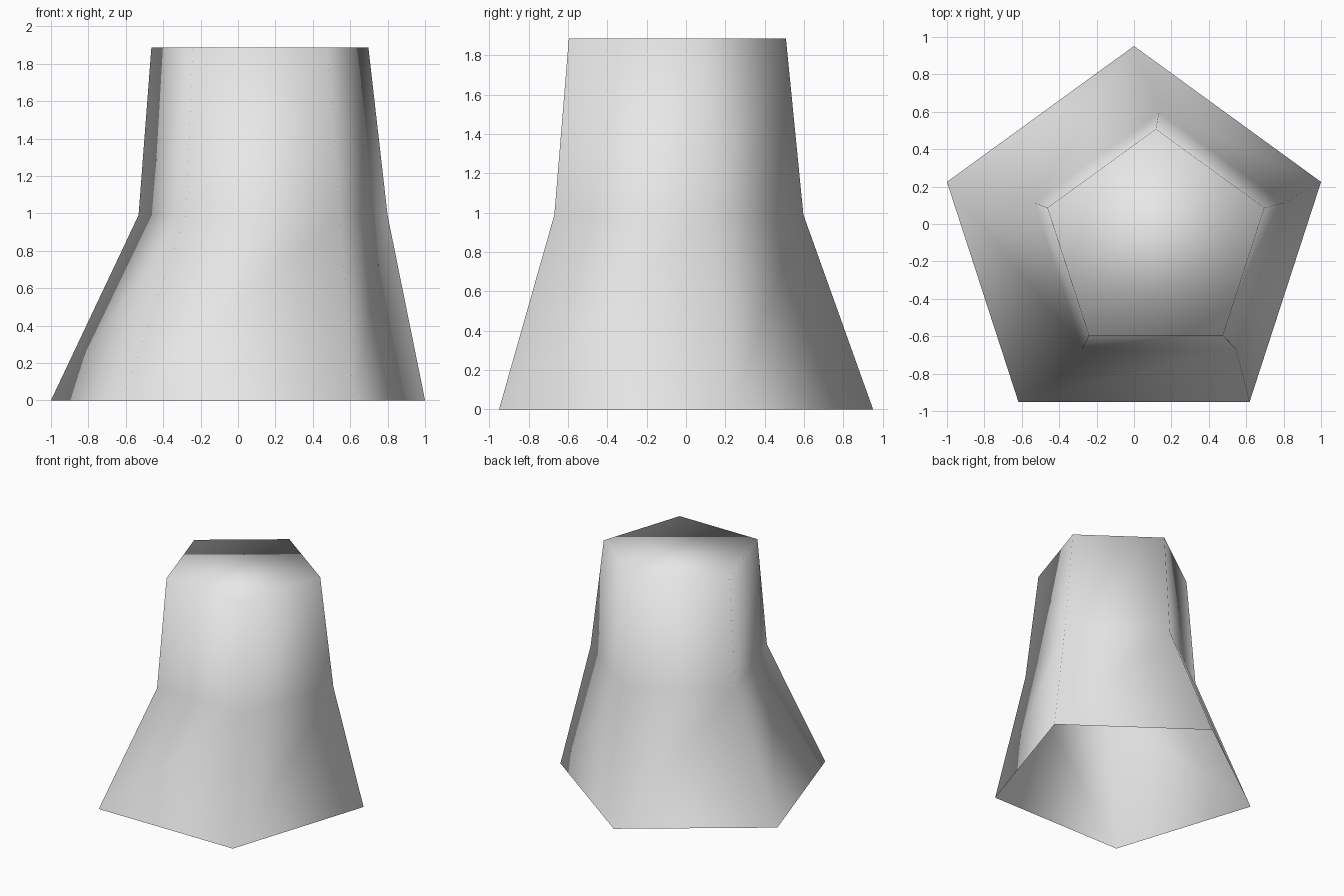
import bpy
import bmesh
from math import cos, sin, pi

default_cube = bpy.data.objects.get("Cube")
if default_cube:
    bpy.data.objects.remove(default_cube, do_unlink=True)

SIDES = 5

# One plain grey material
grey = bpy.data.materials.new("plain_grey")
grey.use_nodes = True
grey.diffuse_color = (0.8, 0.8, 0.8, 1)
grey.node_tree.nodes["Principled BSDF"].inputs["Base Color"].default_value = (0.8, 0.8, 0.8, 1)

# Cross-sections from base to top: centre x, centre y, height, radius
sections = [
    (0.0, -0.1, 0.0, 1.0515),
    (0.134, -0.103, 0.99, 0.70),
    (0.117, -0.102, 1.887, 0.61),
]

bm = bmesh.new()


def add_ring(cx, cy, z, radius):
    """Regular polygon with one corner pointing to the back."""
    angles = [pi / 2 + 2 * pi * i / SIDES for i in range(SIDES)]
    return [bm.verts.new((cx + radius * cos(a), cy + radius * sin(a), z)) for a in angles]


rings = [add_ring(*s) for s in sections]

# Side walls
for low, high in zip(rings, rings[1:]):
    for i in range(SIDES):
        j = (i + 1) % SIDES
        bm.faces.new((low[i], low[j], high[j], high[i]))

# Top cap; the base stays open
bm.faces.new(rings[-1])

# The whole shell is softly shaded, cap included
for face in bm.faces:
    face.smooth = True

mesh = bpy.data.meshes.new("tapered_pentagonal_column")
bm.to_mesh(mesh)
bm.free()
mesh.materials.append(grey)
column = bpy.data.objects.new("tapered_pentagonal_column", mesh)
bpy.context.collection.objects.link(column)
